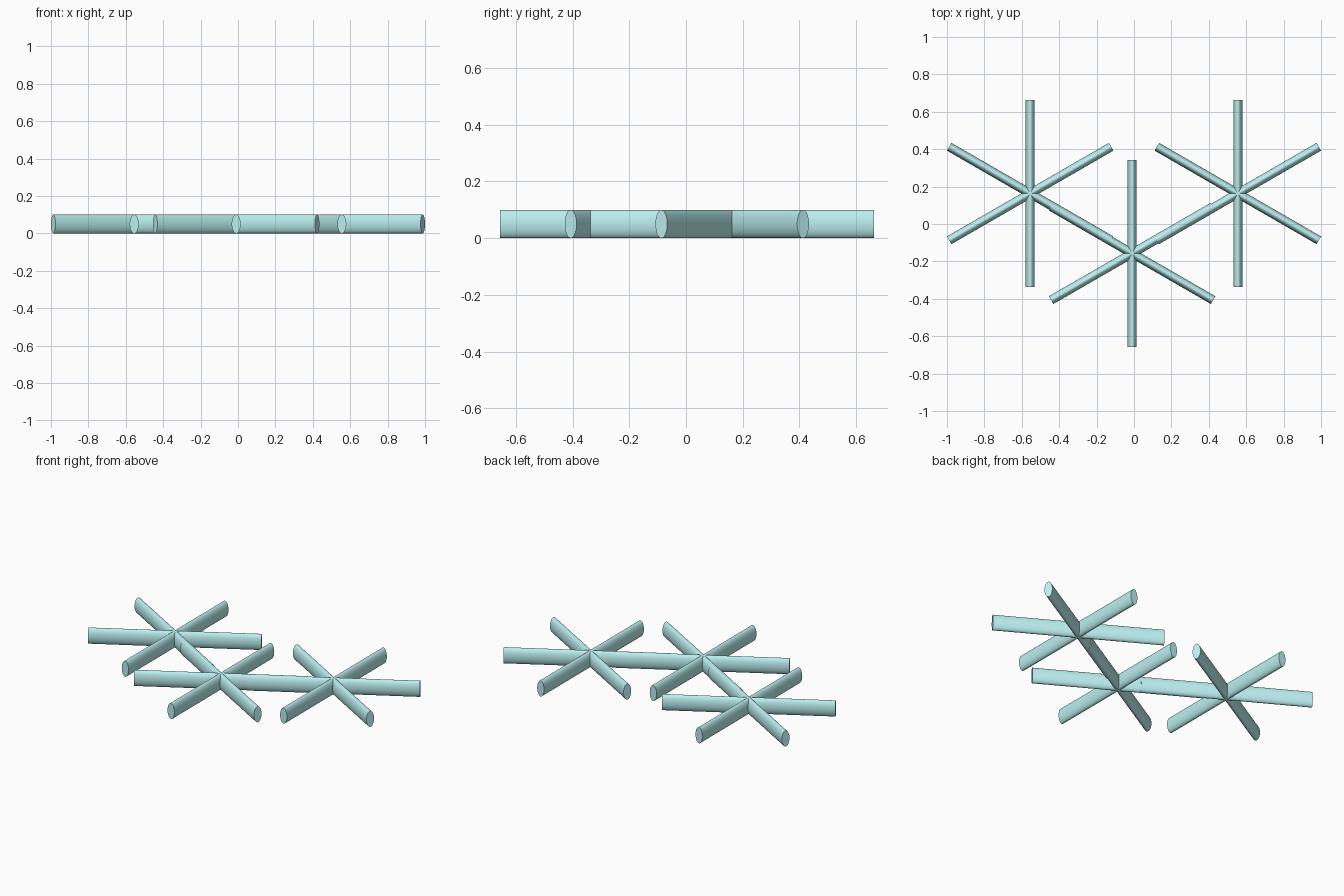
import bpy
from math import radians

if "Cube" in bpy.data.objects:
    bpy.data.objects.remove(bpy.data.objects["Cube"])

LENGTH, WIDTH, HEIGHT = 1.0, 0.048, 0.1

mat = bpy.data.materials.new("aqua")
mat.diffuse_color = (0.5, 0.86, 0.87, 1)
mat.use_nodes = True
mat.node_tree.nodes["Principled BSDF"].inputs["Base Color"].default_value = mat.diffuse_color


# One flattened round bar lying in the ground plane
def bar(name, x, y, angle):
    bpy.ops.mesh.primitive_cylinder_add(vertices=48, radius=0.5, depth=1)
    ob = bpy.context.object
    ob.name = name
    ob.scale = (HEIGHT, WIDTH, LENGTH)
    bpy.ops.object.transform_apply(location=False, rotation=False, scale=True)
    ob.rotation_euler = (0, radians(90), radians(angle))
    ob.location = (x, y, HEIGHT / 2)
    ob.data.materials.append(mat)
    bpy.ops.object.shade_smooth_by_angle(angle=radians(35))


# Three six-pointed stars, each made of three crossing bars
stars = {"left": (-0.555, 0.163), "middle": (-0.01, -0.157), "right": (0.555, 0.163)}
for side, (x, y) in stars.items():
    for label, angle in (("rising", 30), ("upright", 90), ("falling", 150)):
        bar(f"{side}_star_{label}_bar", x, y, angle)
